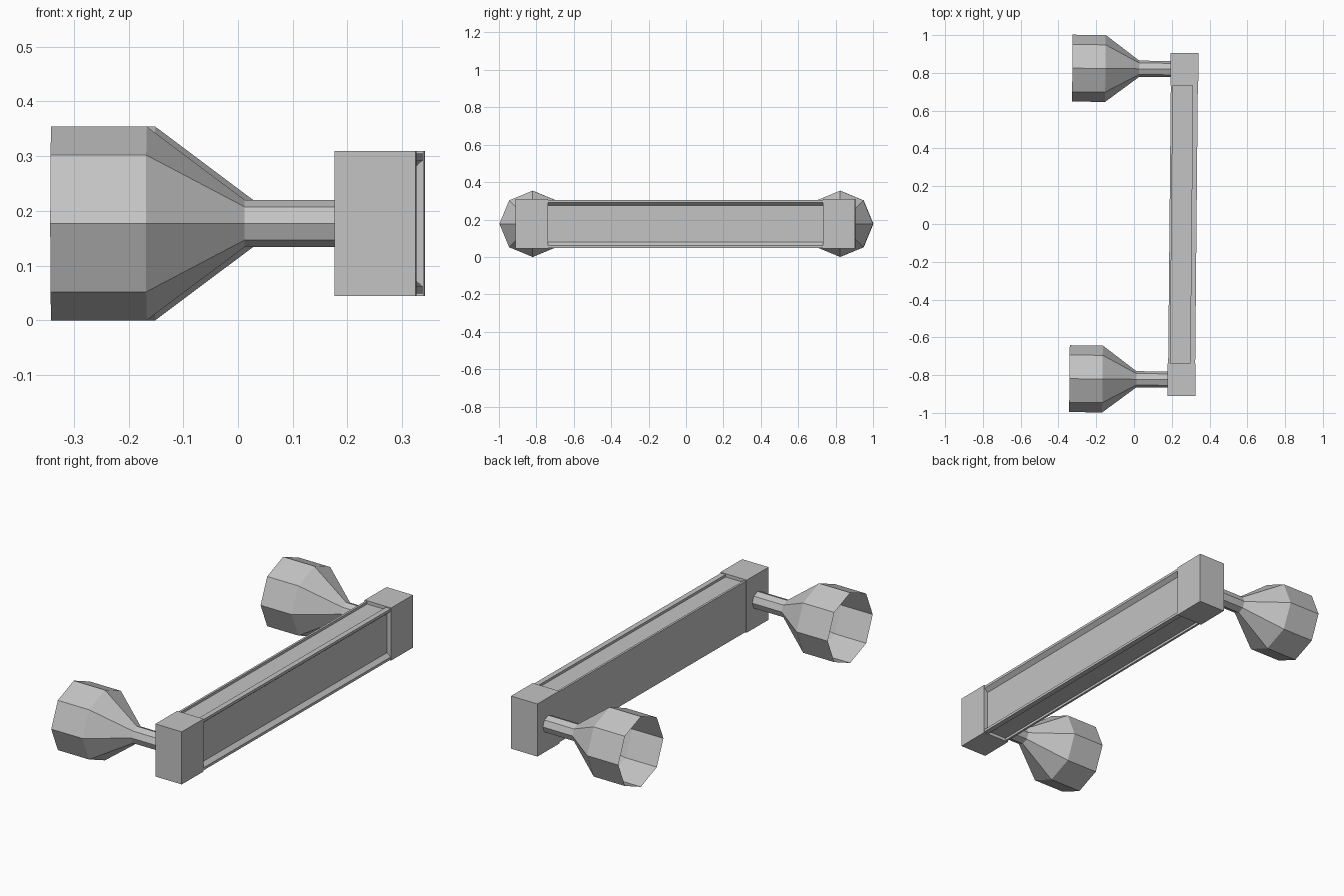
import bpy, bmesh, math
from mathutils import Matrix, Vector

cube = bpy.data.objects.get("Cube")
if cube:
    bpy.data.objects.remove(cube, do_unlink=True)

grey = bpy.data.materials.new("plain grey")
grey.use_nodes = True
colour = (0.55, 0.55, 0.55, 1)
grey.diffuse_color = colour
grey.node_tree.nodes["Principled BSDF"].inputs["Base Color"].default_value = colour

MID_Z = 0.177
MOUNT_Y = 0.822
TILT = Matrix.Rotation(math.radians(-0.54), 4, "Z")  # whole handle sits slightly turned


def finish(name, bm):
    mesh = bpy.data.meshes.new(name)
    bm.to_mesh(mesh)
    bm.free()
    mesh.materials.append(grey)
    obj = bpy.data.objects.new(name, mesh)
    bpy.context.collection.objects.link(obj)
    obj.matrix_world = TILT
    return obj


def end_block(name, y):
    bm = bmesh.new()
    size = Matrix.Diagonal((0.148, 0.172, 0.265, 1))
    bmesh.ops.create_cube(bm, size=1, matrix=Matrix.Translation((0.259, y, MID_Z)) @ size)
    return finish(name, bm)


def cup_and_stem(name, y, sides=8):
    # open octagonal shell turned around the x axis, from rim to stem end
    profile = [(-0.334, 0.177), (-0.159, 0.177), (0.02, 0.043), (0.186, 0.043)]
    bm = bmesh.new()
    rings = []
    for x, r in profile:
        angles = [math.tau * i / sides for i in range(sides)]
        rings.append([bm.verts.new((x, y + r * math.sin(a), MID_Z + r * math.cos(a)))
                      for a in angles])
    for a, b in zip(rings, rings[1:]):
        for i in range(sides):
            j = (i + 1) % sides
            bm.faces.new((a[i], b[i], b[j], a[j]))
    # make every face look away from the axis
    axis = Vector((0, y, MID_Z))
    for f in bm.faces:
        f.normal_update()
        out = f.calc_center_median() - axis
        out.x = 0
        if f.normal.dot(out) < 0:
            f.normal_flip()
    return finish(name, bm)


def grip_bar(name, half_length):
    # upper half of the section: flat back, channelled top, recessed outer face
    upper = [(0.188, 0.128), (0.199, 0.128), (0.199, 0.116), (0.304, 0.116),
             (0.304, 0.128), (0.331, 0.128), (0.331, 0.115), (0.311, 0.098)]
    section = upper + [(x, -z) for x, z in reversed(upper)]
    bm = bmesh.new()
    face = bm.faces.new([bm.verts.new((x, -half_length, MID_Z + z)) for x, z in section])
    ext = bmesh.ops.extrude_face_region(bm, geom=[face], use_keep_orig=True)
    moved = [v for v in ext["geom"] if isinstance(v, bmesh.types.BMVert)]
    bmesh.ops.translate(bm, verts=moved, vec=(0, 2 * half_length, 0))
    bmesh.ops.recalc_face_normals(bm, faces=bm.faces)
    return finish(name, bm)


# mounts at both ends, with the grip between them
for label, side in (("front", -1), ("rear", 1)):
    end_block(label + "_end_block", side * MOUNT_Y)
    cup_and_stem(label + "_cup_and_stem", side * MOUNT_Y)
grip_bar("grip_bar", 0.736)
